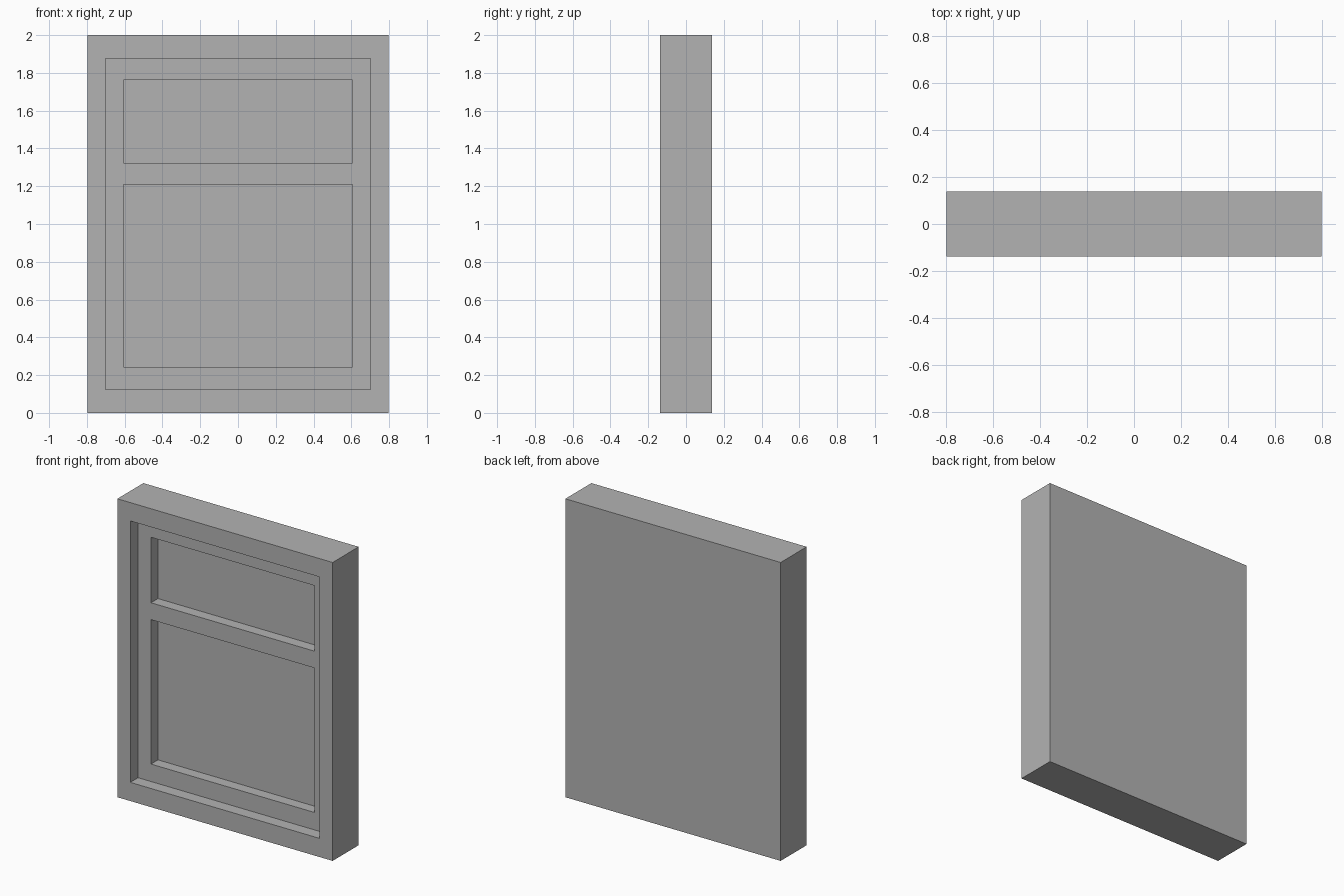
import bpy

cube = bpy.data.objects.get("Cube")
if cube:
    bpy.data.objects.remove(cube, do_unlink=True)

HALF_W, HALF_D, HEIGHT = 0.798, 0.1375, 2.0
FRONT = -HALF_D

grey = bpy.data.materials.new("plain grey")
grey.use_nodes = True
colour = (0.45, 0.45, 0.45, 1)
grey.diffuse_color = colour
grey.node_tree.nodes["Principled BSDF"].inputs["Base Color"].default_value = colour


def box(name, half_width, y0, y1, z0, z1):
    """Box centred on x = 0 between the given depth and height limits."""
    bpy.ops.mesh.primitive_cube_add(size=1, location=(0, (y0 + y1) / 2, (z0 + z1) / 2))
    ob = bpy.context.object
    ob.name = name
    ob.scale = (2 * half_width, y1 - y0, z1 - z0)
    bpy.ops.object.transform_apply(location=True, rotation=False, scale=True)
    ob.data.materials.append(grey)
    return ob


def recess(target, half_width, y0, depth, z0, z1):
    """Sink a rectangular pocket into the front of the target."""
    cutter = box("recess_cutter", half_width, y0 - 0.2, y0 + depth, z0, z1)
    cutter.hide_render = True
    mod = target.modifiers.new("recess", 'BOOLEAN')
    mod.operation = 'DIFFERENCE'
    mod.solver = 'EXACT'
    mod.object = cutter
    bpy.context.view_layer.objects.active = target
    bpy.ops.object.modifier_apply(modifier=mod.name)
    bpy.data.objects.remove(cutter, do_unlink=True)


# Solid window block
window = box("window_frame", HALF_W, FRONT, HALF_D, 0, HEIGHT)

# Sash set back inside the outer frame
SASH_DEPTH = 0.082
recess(window, 0.702, FRONT, SASH_DEPTH, 0.125, 1.877)

# Lower and upper panes set back inside the sash
for z0, z1 in ((0.242, 1.21), (1.323, 1.762)):
    recess(window, 0.606, FRONT + SASH_DEPTH, 0.074, z0, z1)
